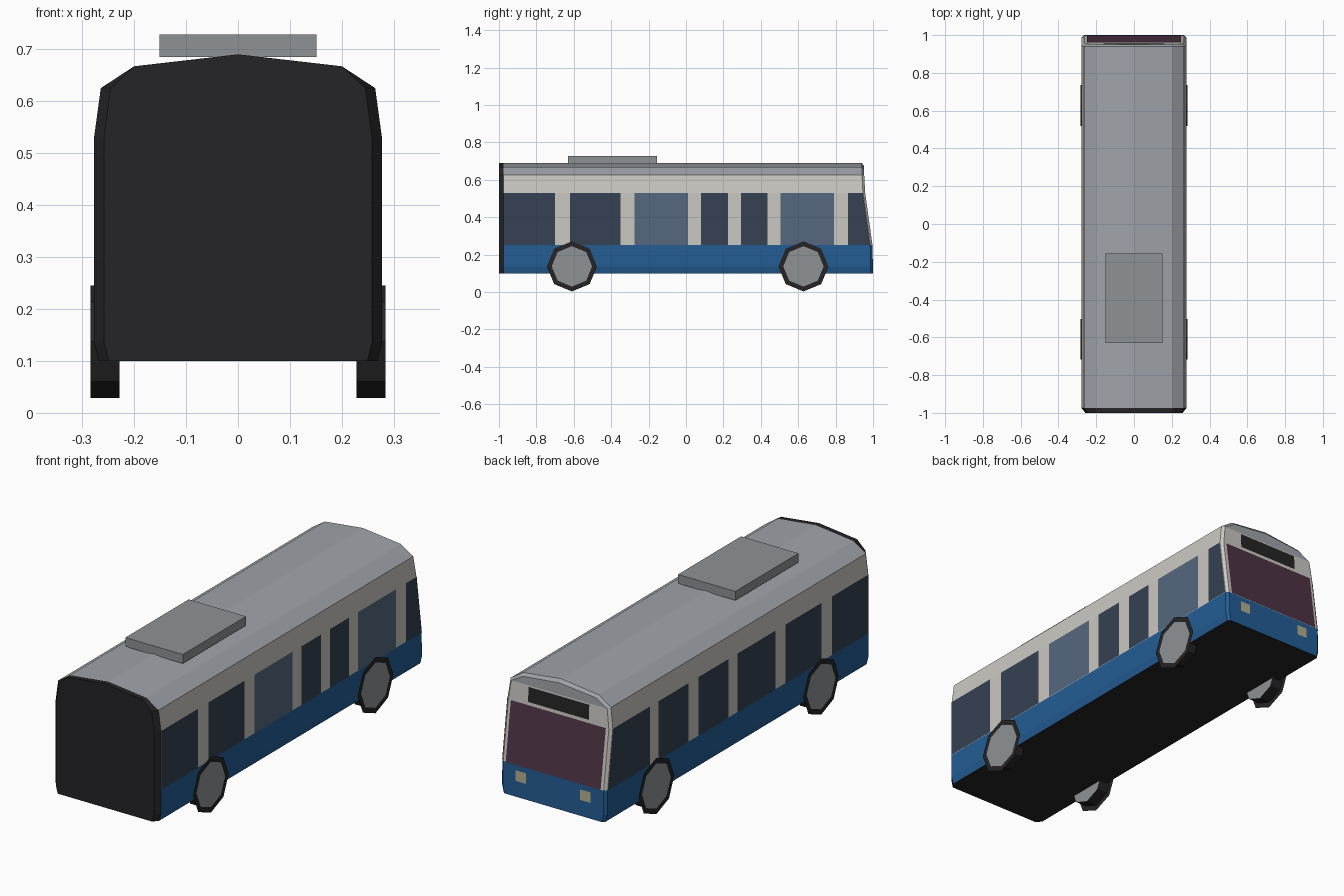
import bpy, bmesh, math
from mathutils import Vector

if "Cube" in bpy.data.objects:
    bpy.data.objects.remove(bpy.data.objects["Cube"])


def material(name, rgb):
    m = bpy.data.materials.new(name)
    m.diffuse_color = (*rgb, 1)
    m.use_nodes = True
    m.node_tree.nodes["Principled BSDF"].inputs["Base Color"].default_value = m.diffuse_color
    return m


BLUE = material("blue_paint", (0.017, 0.11, 0.30))
CREAM = material("cream_paint", (0.60, 0.58, 0.54))
ROOF = material("roof_grey", (0.35, 0.37, 0.40))
UNIT = material("unit_grey", (0.27, 0.29, 0.30))
BLACK = material("black_trim", (0.018, 0.018, 0.02))
DARK = material("dark_glass", (0.035, 0.052, 0.085))
DOOR = material("door_glass", (0.09, 0.14, 0.21))
PLUM = material("windscreen_glass", (0.075, 0.035, 0.06))
LAMP = material("lamp", (0.45, 0.42, 0.27))


def mesh(name, polys, mat, inside=(0, 0, 0.4)):
    """Object from polygons, every face turned away from the inside point."""
    bm = bmesh.new()
    for poly in polys:
        bm.faces.new([bm.verts.new(p) for p in poly])
    bmesh.ops.remove_doubles(bm, verts=bm.verts, dist=1e-5)
    bm.normal_update()
    for f in bm.faces:
        if f.normal.dot(f.calc_center_median() - Vector(inside)) < 0:
            f.normal_flip()
    me = bpy.data.meshes.new(name)
    bm.to_mesh(me)
    bm.free()
    me.materials.append(mat)
    ob = bpy.data.objects.new(name, me)
    bpy.context.collection.objects.link(ob)
    return ob


# Raked windscreen end: y as a function of height
RAKE = [(0.10, 1.0), (0.25, 0.997), (0.53, 0.958), (0.625, 0.953), (0.69, 0.951)]


def end_y(z):
    for (z0, y0), (z1, y1) in zip(RAKE, RAKE[1:]):
        if z <= z1 + 1e-6:
            return y0 + (y1 - y0) * (z - z0) / (z1 - z0)


def stations(s, x, z):
    """Tail, windscreen corner and inset windscreen point of one profile point."""
    zi = z - 0.17 * max(0, z - 0.6)
    return [(s * x, -0.975, z), (s * x, end_y(z) - 0.012, z), (s * x * 0.955, end_y(z), zi)]


def shell(name, profile, mat):
    polys = []
    for a, b in zip(profile, profile[1:]):
        for s in (-1, 1):
            pa, pb = stations(s, *a), stations(s, *b)
            for i in range(2):
                polys.append([pa[i], pa[i + 1], pb[i + 1], pb[i]])
        ends = [stations(-1, *a)[2], stations(1, *a)[2], stations(1, *b)[2]]
        if b[0] > 0:
            ends.append(stations(-1, *b)[2])
        polys.append(ends)
    return mesh(name, polys, mat)


# Body shell in three colour bands
SKIRT = [(0.268, 0.10), (0.277, 0.135), (0.277, 0.25)]
SIDE = [(0.277, 0.25), (0.277, 0.53), (0.264, 0.625)]
TOP = [(0.264, 0.625), (0.20, 0.667), (0, 0.69)]
shell("lower_skirt", SKIRT, BLUE)
shell("side_walls", SIDE, CREAM)
shell("roof", TOP, ROOF)

# Underside
mesh("underside", [[(-0.268, -0.975, 0.1), (0.268, -0.975, 0.1), (0.268, 0.988, 0.1),
                    (0.256, 1, 0.1), (-0.256, 1, 0.1), (-0.268, 0.988, 0.1)]], BLACK)

# Dark chamfered end cap
half = SKIRT + SIDE[1:] + TOP[1:]
full = half + [(-x, z) for x, z in half[-2::-1]]
outer = [(x, -0.975, z) for x, z in full]
inner = [(x if abs(x) < 0.21 else x - math.copysign(0.019, x), -1, z) for x, z in full]
n = len(full)
mesh("end_cap", [inner] + [[outer[i], outer[(i + 1) % n], inner[(i + 1) % n], inner[i]]
                           for i in range(n)], BLACK)

# Side windows: (side, y start, y end, glass); None runs to the raked corner
WINDOWS = [(1, -0.975, -0.70, DARK), (1, -0.62, -0.35, DARK), (1, -0.275, 0.01, DOOR),
           (1, 0.08, 0.225, DARK), (1, 0.295, 0.435, DARK), (1, 0.505, 0.79, DOOR),
           (1, 0.865, None, DARK),
           (-1, -0.975, -0.70, DARK), (-1, -0.62, -0.35, DARK), (-1, -0.275, 0.01, DARK),
           (-1, 0.08, 0.305, DARK), (-1, 0.38, 0.605, DARK), (-1, 0.67, None, DARK)]
for s, y0, y1, glass in WINDOWS:
    lo, hi = (y1, y1) if y1 else (end_y(0.25) - 0.013, end_y(0.53) - 0.013)
    x = s * 0.279
    mesh("side_window", [[(x, y0, 0.25), (x, lo, 0.25), (x, hi, 0.53), (x, y0, 0.53)]], glass)


def end_panel(name, x0, x1, z0, z1, mat):
    d = 0.002
    mesh(name, [[(x0, end_y(z0) + d, z0), (x1, end_y(z0) + d, z0),
                 (x1, end_y(z1) + d, z1), (x0, end_y(z1) + d, z1)]], mat)


# Windscreen, destination panel and lamps
end_panel("windscreen", -0.25, 0.25, 0.25, 0.53, PLUM)
end_panel("destination_panel", -0.16, 0.16, 0.545, 0.615, BLACK)
for s in (-1, 1):
    end_panel("lamp", s * 0.17 - 0.027, s * 0.17 + 0.027, 0.175, 0.225, LAMP)

# Roof unit
bpy.ops.mesh.primitive_cube_add(size=1, location=(0, -0.393, 0.7065))
unit = bpy.context.object
unit.name = "roof_unit"
unit.scale = (0.302, 0.475, 0.043)
unit.data.materials.append(UNIT)


# Eight-sided wheels with a flat dark rim
def octagon(x, y, r):
    return [(x, y + r * math.cos(k * math.pi / 4), 0.137 + r * math.sin(k * math.pi / 4))
            for k in range(8)]


for y in (-0.61, 0.628):
    for s in (-1, 1):
        back = octagon(s * 0.228, y, 0.108)
        front = octagon(s * 0.284, y, 0.108)
        rim = octagon(s * 0.284, y, 0.134)
        centre = (s * 0.256, y, 0.137)
        bands = [[a[i], a[(i + 1) % 8], b[(i + 1) % 8], b[i]]
                 for a, b in ((back, front), (front, rim)) for i in range(8)]
        mesh("tyre", bands, BLACK, centre)
        mesh("hub", [back, front], UNIT, centre)
